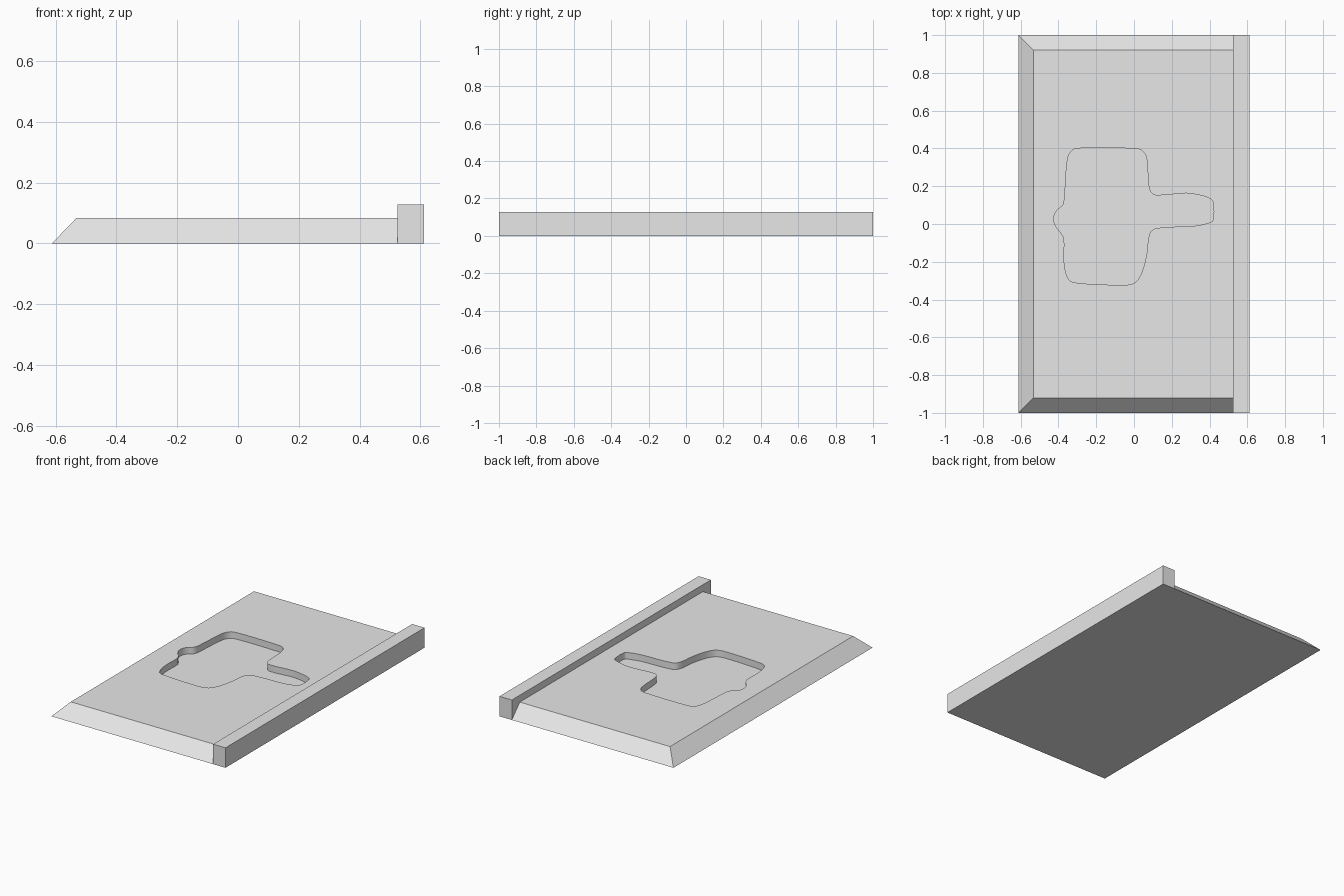
import bpy
import bmesh
from mathutils import Vector
from math import radians

cube = bpy.data.objects.get("Cube")
if cube:
    bpy.data.objects.remove(cube, do_unlink=True)

HALF_X, HALF_Y = 0.612, 1.0
RAIL_X, RAIL_TOP = 0.525, 0.127
PLATE_TOP, BEVEL = 0.083, 0.08
RECESS_FLOOR = 0.041

grey = bpy.data.materials.new("light_grey")
grey.use_nodes = True
colour = (0.8, 0.8, 0.8, 1)
grey.diffuse_color = colour
grey.node_tree.nodes["Principled BSDF"].inputs["Base Color"].default_value = colour


def loft(name, bottom, top, z_bottom, z_top):
    """Closed solid between two outlines with the same number of points."""
    bm = bmesh.new()
    low = [bm.verts.new((x, y, z_bottom)) for x, y in bottom]
    high = [bm.verts.new((x, y, z_top)) for x, y in top]
    bm.faces.new(low[::-1])
    bm.faces.new(high)
    for i in range(len(low)):
        j = (i + 1) % len(low)
        bm.faces.new((low[i], low[j], high[j], high[i]))
    bmesh.ops.recalc_face_normals(bm, faces=bm.faces)
    mesh = bpy.data.meshes.new(name)
    bm.to_mesh(mesh)
    bm.free()
    mesh.materials.append(grey)
    obj = bpy.data.objects.new(name, mesh)
    bpy.context.collection.objects.link(obj)
    return obj


def rectangle(x0, x1, half_y):
    return [(x0, -half_y), (x1, -half_y), (x1, half_y), (x0, half_y)]


def smooth_loop(points, steps):
    """Closed curve running evenly through the points."""
    pts = [Vector(p) for p in points]
    count = len(pts)
    result = []
    for i in range(count):
        a, b, c, d = (pts[(i + k) % count] for k in (-1, 0, 1, 2))
        # tangents scaled to the local segment so corners do not overshoot
        span = (c - b).length
        start = (c - a).normalized() * span
        end = (d - b).normalized() * span
        for s in range(steps):
            t = s / steps
            result.append(b * (2*t**3 - 3*t**2 + 1) + start * (t**3 - 2*t**2 + t)
                          + c * (3*t**2 - 2*t**3) + end * (t**3 - t**2))
    return result


# Base plate with three sloping edges
plate = loft("base_plate",
             rectangle(-HALF_X, RAIL_X, HALF_Y),
             rectangle(-HALF_X + BEVEL, RAIL_X, HALF_Y - BEVEL),
             0, PLATE_TOP)

# Raised rail along one long side
rail_outline = rectangle(RAIL_X, HALF_X, HALF_Y)
loft("side_rail", rail_outline, rail_outline, 0, RAIL_TOP)

# Recess outline: body, side tongue and small rounded bump
outline = [
    (-.365, .18), (-.355, .32), (-.34, .375), (-.305, .4),
    (-.01, .4), (.04, .39), (.066, .35), (.075, .235),
    (.085, .175), (.115, .152), (.275, .163), (.35, .152),
    (.405, .133), (.418, .115), (.418, .02), (.39, .005),
    (.32, -.01), (.12, -.022), (.083, -.05), (.067, -.16),
    (.05, -.23), (.03, -.28), (0, -.313), (-.06, -.323),
    (-.315, -.31), (-.35, -.287), (-.37, -.2), (-.37, -.08),
    (-.385, -.05), (-.415, -.01), (-.425, .03), (-.41, .07),
    (-.375, .103),
]
shape = smooth_loop(outline, 4)
cutter = loft("recess_cutter", shape, shape, RECESS_FLOOR, RAIL_TOP)
cutter.hide_render = True

cut = plate.modifiers.new("recess", 'BOOLEAN')
cut.operation = 'DIFFERENCE'
cut.solver = 'EXACT'
cut.object = cutter
bpy.context.view_layer.objects.active = plate
plate.select_set(True)
bpy.ops.object.modifier_apply(modifier=cut.name)
bpy.data.objects.remove(cutter, do_unlink=True)

# Smooth recess walls, crisp plate edges
bpy.ops.object.shade_smooth_by_angle(angle=radians(30))
